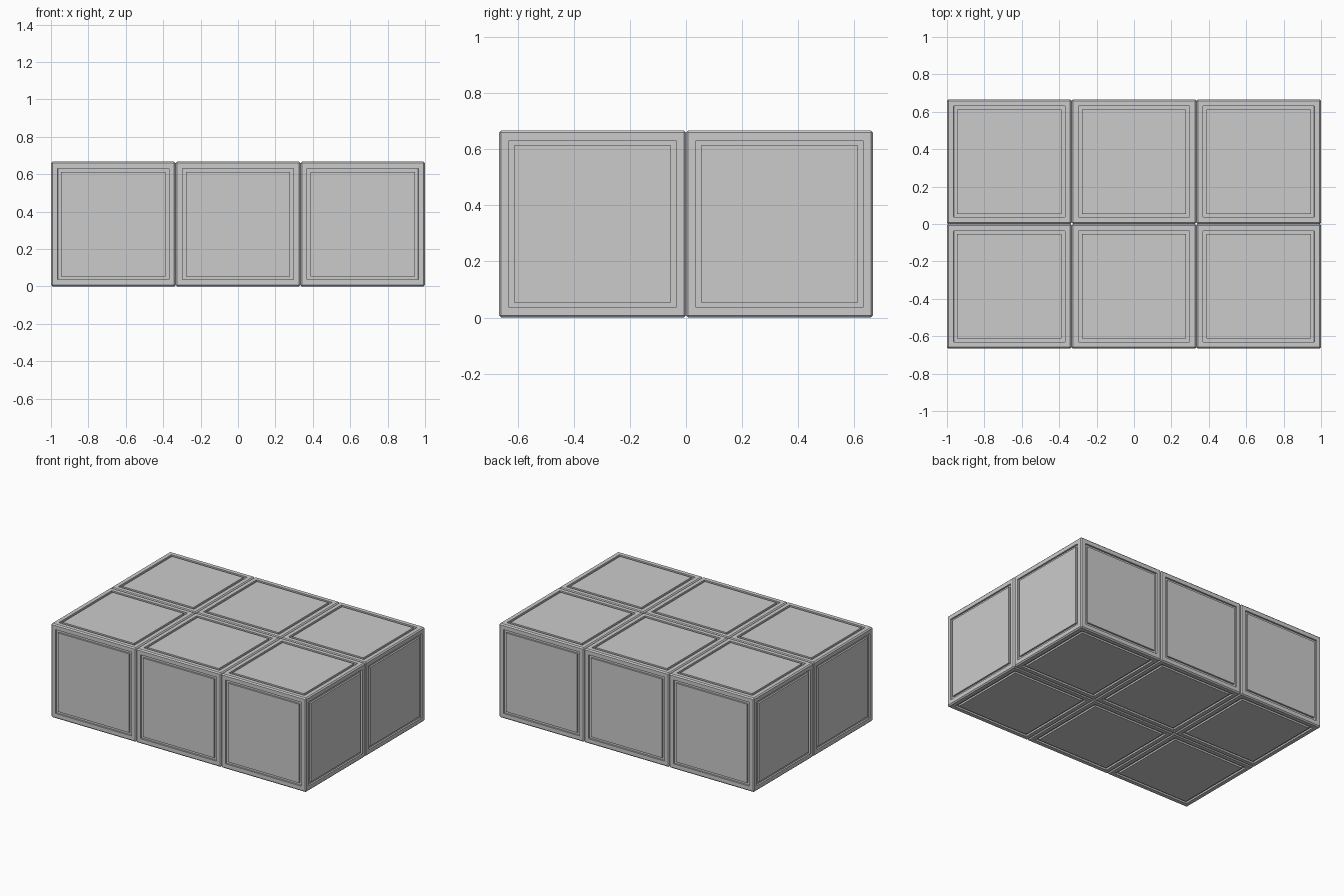
import bpy, bmesh

if "Cube" in bpy.data.objects:
    bpy.data.objects.remove(bpy.data.objects["Cube"])

S = 2 / 3          # cube size
FRAME = 0.048      # border width around each panel
GROOVE = 0.025     # groove width
DEPTH = 0.012      # groove depth
BEVEL = 0.008      # outer edge chamfer


def panel_cube(name, loc):
    bm = bmesh.new()
    bmesh.ops.create_cube(bm, size=S)
    # chamfered outer edges
    bmesh.ops.bevel(bm, geom=bm.edges[:], offset=BEVEL, segments=1,
                    profile=0.5, affect='EDGES')
    sides = [f for f in bm.faces if f.calc_area() > 0.3]
    for f in sides:
        # border, then a groove ring sunk around a flush panel
        bmesh.ops.inset_region(bm, faces=[f], thickness=FRAME - BEVEL)
        bmesh.ops.inset_region(bm, faces=[f], thickness=0.0001, depth=-DEPTH)
        bmesh.ops.inset_region(bm, faces=[f], thickness=GROOVE)
        bmesh.ops.inset_region(bm, faces=[f], thickness=0.0001, depth=DEPTH)
    bmesh.ops.recalc_face_normals(bm, faces=bm.faces[:])
    me = bpy.data.meshes.new(name)
    bm.to_mesh(me)
    bm.free()
    ob = bpy.data.objects.new(name, me)
    ob.location = loc
    bpy.context.collection.objects.link(ob)


# 3 x 2 block of cubes
for i in range(3):
    for j in range(2):
        panel_cube(f"panel_cube_{i}_{j}", ((i - 1) * S, (j - 0.5) * S, S / 2))
